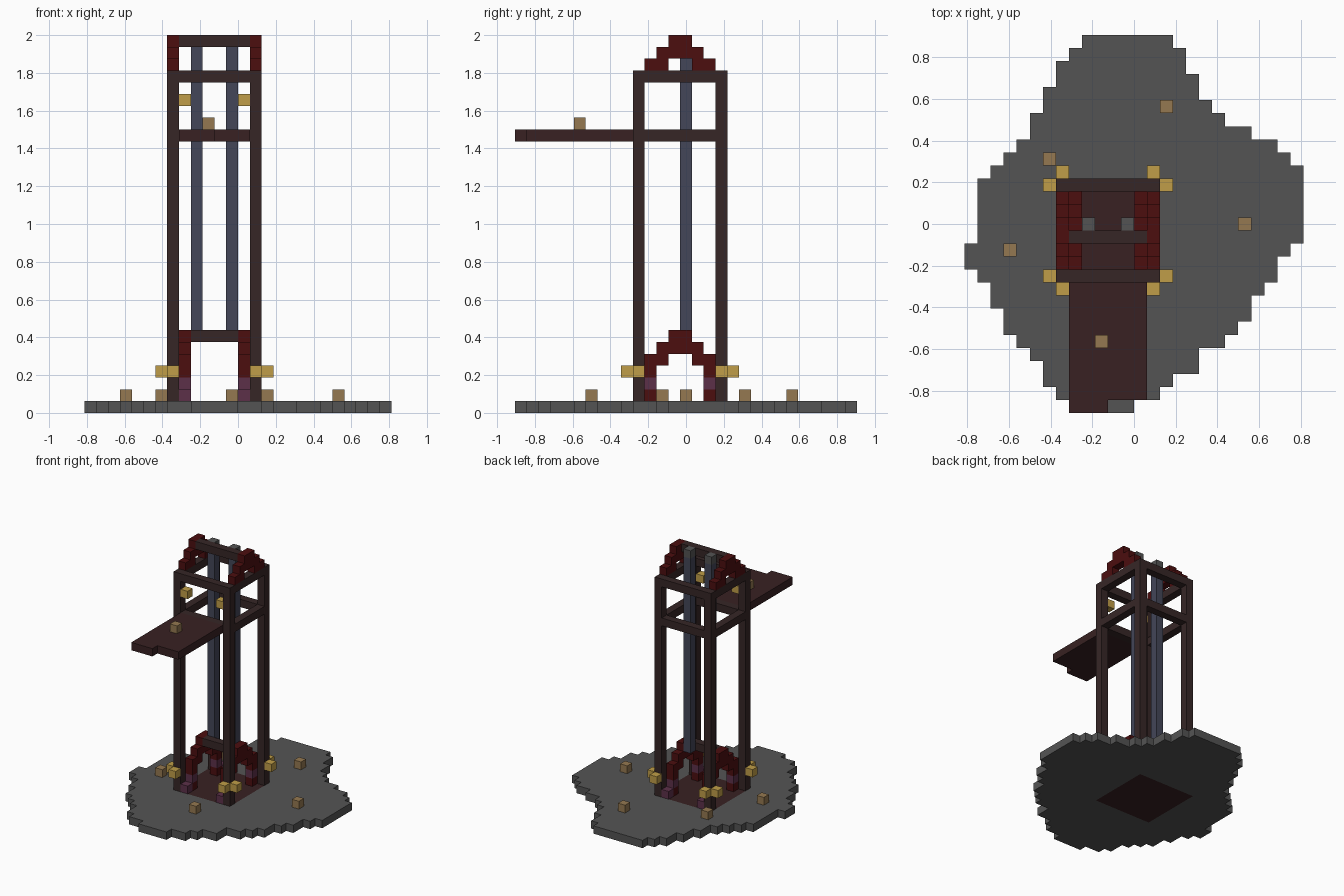
import bpy
import bmesh
from mathutils import Vector

U = 0.0625            # edge of one block
MID_X, MID_Y = -2, 14  # tower centre in block units

if "Cube" in bpy.data.objects:
    bpy.data.objects.remove(bpy.data.objects["Cube"])


def material(name, hex_code):
    srgb = [int(hex_code[i:i + 2], 16) / 255 for i in (0, 2, 4)]
    color = [((c + 0.055) / 1.055) ** 2.4 if c > 0.04 else c / 12.92 for c in srgb] + [1]
    m = bpy.data.materials.new(name)
    m.use_nodes = True
    m.diffuse_color = color
    bsdf = next(n for n in m.node_tree.nodes if n.type == "BSDF_PRINCIPLED")
    bsdf.inputs["Base Color"].default_value = color
    return m


STONE = material("grey stone", "545454")
BEAM = material("dark timber", "362626")
PLANK = material("red brown planks", "382122")
RED = material("dark red", "4c0e0f")
PURPLE = material("plum", "5c3049")
GOLD = material("lantern gold", "c09e48")
TAN = material("tan", "957951")
SLATE = material("slate blue", "434658")


def place(x, y, z):
    return Vector((x, y - 14.5, z)) * U


def finish(name, bm, *mats):
    mesh = bpy.data.meshes.new(name)
    bm.to_mesh(mesh)
    bm.free()
    for m in mats:
        mesh.materials.append(m)
    obj = bpy.data.objects.new(name, mesh)
    bpy.context.collection.objects.link(obj)
    return obj


def part(name, mat, boxes):
    """Boxes are (x, y, z, width, depth, height) in block units."""
    bm = bmesh.new()
    for x, y, z, w, d, h in boxes:
        verts = bmesh.ops.create_cube(bm, size=1)["verts"]
        for v in verts:
            v.co = place(x + (v.co.x + .5) * w, y + (v.co.y + .5) * d, z + (v.co.z + .5) * h)
    return finish(name, bm, mat)


def mirror_x(boxes):
    return boxes + [(2 * MID_X - x - w, y, z, w, d, h) for x, y, z, w, d, h in boxes]


def mirror_y(boxes):
    return boxes + [(x, 2 * MID_Y - y - d, z, w, d, h) for x, y, z, w, d, h in boxes]


# Rocky ground slab: rows of blocks from front to back, with a plank floor under the tower
LEFT = [-4, -6] + [-7] * 2 + [-8, -9] + [-10] * 2 + [-11] * 2 + [-12] + [-13] * 2 \
    + [-12] * 5 + [-11, -10, -9] + [-8] * 2 + [-7] * 2 + [-6] * 2 + [-5, -4]
RIGHT = [0, 2, 3, 5, 5, 7, 8, 9, 9, 10, 11, 11, 12] + [13] * 6 \
    + [12, 11, 9, 7, 6, 5, 5, 4, 4, 3]
bm = bmesh.new()
for y, (left, right) in enumerate(zip(LEFT, RIGHT)):
    for x in range(left, right):
        corners = [(x, y), (x + 1, y), (x + 1, y + 1), (x, y + 1)]
        face = bm.faces.new([bm.verts.new(place(a, b, 1)) for a, b in corners])
        face.material_index = int(-6 <= x < 2 and 10 <= y < 18)
bmesh.ops.remove_doubles(bm, verts=bm.verts, dist=U / 10)
ground = finish("ground_slab", bm, STONE, PLANK)
slab = ground.modifiers.new("thickness", "SOLIDIFY")
slab.thickness = U
slab.offset = -1

# Tower frame
part("corner_posts", BEAM, mirror_x(mirror_y([(-6, 10, 1, 1, 1, 28)])))
for name, z in (("middle_frame", 23), ("upper_frame", 28)):
    part(name, BEAM, mirror_y([(-5, 10, z, 6, 1, 1)]) + mirror_x([(-6, 11, z, 1, 6, 1)]))
part("top_crossbeam", BEAM, [(-5, 13, 31, 6, 1, 1)])
part("lower_crossbeam", BEAM, [(-4, 13, 6, 4, 1, 1)])

# Jutting deck with a stepped end
part("deck", PLANK, [(-5, 1, 23, 6, 9, 1), (-5, 0, 23, 3, 1, 1)])


# Stepped red gables and arches
def gable(x, z):
    return mirror_y([(x, 11, z, 1, 2, 1)]) + [(x, 12, z + 1, 1, 4, 1), (x, 13, z + 2, 1, 2, 1)]


part("roof_gables", RED, mirror_x(gable(-6, 29)))
legs = mirror_y([(-5, 11, 1, 1, 1, 1), (-5, 11, 3, 1, 1, 1)])
part("floor_arches", RED, mirror_x(gable(-5, 4) + legs))
part("arch_feet", PURPLE, mirror_x(mirror_y([(-5, 11, 2, 1, 1, 1), (-5, 10, 1, 1, 1, 1)])))

# Twin hanging columns with stone caps
part("columns", SLATE, mirror_x([(-4, 14, 6, 1, 1, 25)]))
part("column_caps", STONE, mirror_x([(-4, 14, 31, 1, 1, 1)]))

# Lanterns
part("lower_lanterns", GOLD, mirror_x(mirror_y([(-7, 10, 3, 1, 1, 1), (-6, 9, 3, 1, 1, 1)])))
part("upper_lanterns", GOLD, mirror_x([(-5, 10, 26, 1, 1, 1)]))

# Scattered crates
spots = [(2, 23, 1), (-7, 19, 1), (8, 14, 1), (-10, 12, 1), (-1, 6, 1), (-3, 5, 24)]
part("crates", TAN, [(*spot, 1, 1, 1) for spot in spots])
